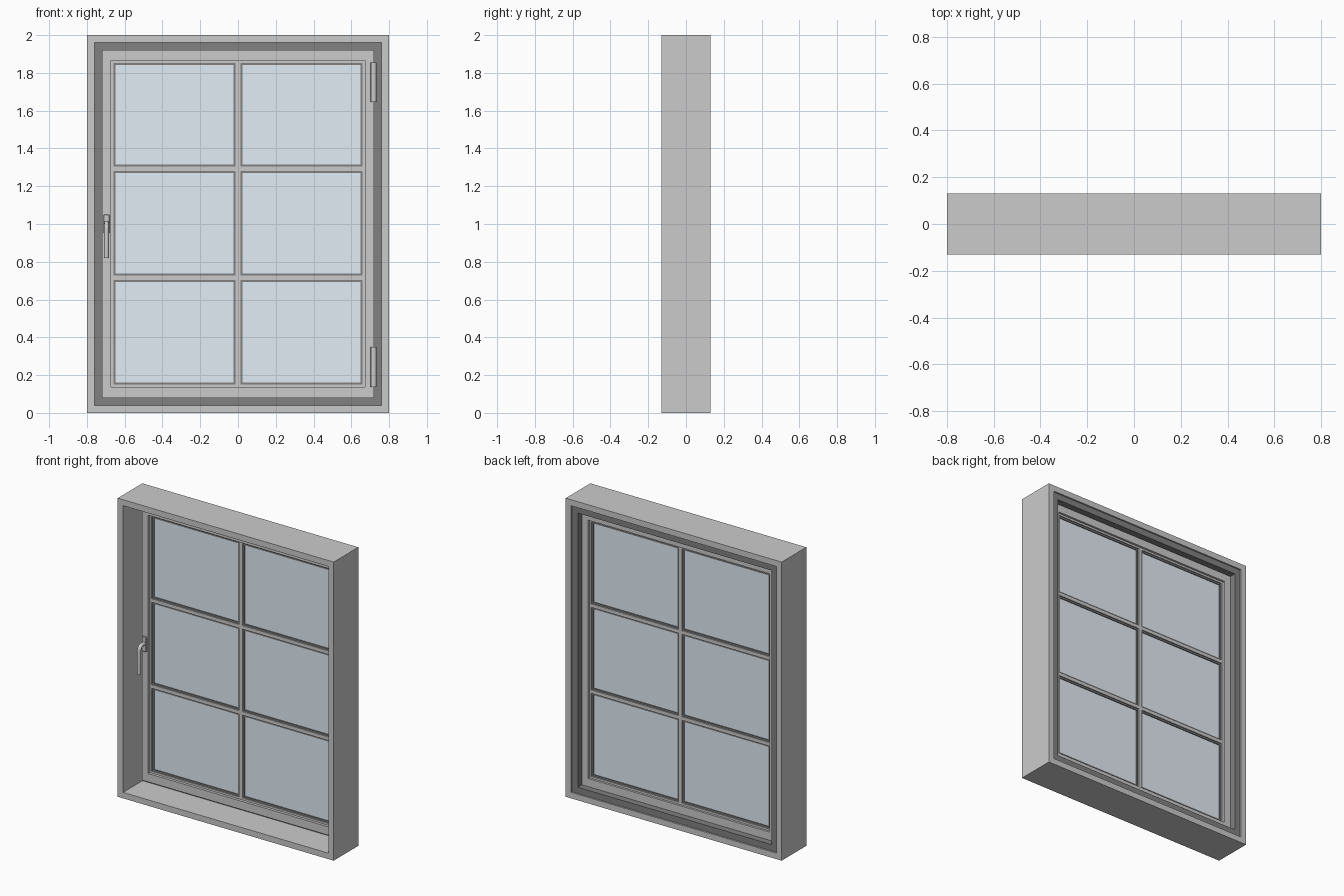
import bpy, bmesh, math
from mathutils import Vector

if "Cube" in bpy.data.objects:
    bpy.data.objects.remove(bpy.data.objects["Cube"])


def material(name, col):
    m = bpy.data.materials.new(name)
    m.diffuse_color = (*col, 1)
    m.use_nodes = True
    m.node_tree.nodes["Principled BSDF"].inputs["Base Color"].default_value = m.diffuse_color
    return m


dark = material("dark_rubber", (0.22, 0.22, 0.22))
glass_mat = material("glass", (0.77, 0.85, 0.92))


def finish(name, bm, mat=None):
    bmesh.ops.recalc_face_normals(bm, faces=bm.faces)
    me = bpy.data.meshes.new(name)
    bm.to_mesh(me)
    bm.free()
    ob = bpy.data.objects.new(name, me)
    bpy.context.collection.objects.link(ob)
    if mat:
        me.materials.append(mat)
    return ob


def ring(name, x0, x1, z0, z1, w, y0, y1, mat=None):
    """Mitred rectangular frame, w wide, running inward from the given bounds."""
    bm = bmesh.new()
    loops = []
    for inset, y in ((0, y0), (0, y1), (w, y1), (w, y0)):
        a, b, c, d = x0 + inset, x1 - inset, z0 + inset, z1 - inset
        loops.append([bm.verts.new(p) for p in
                      ((a, y, c), (b, y, c), (b, y, d), (a, y, d))])
    for i in range(4):
        p, q = loops[i], loops[(i + 1) % 4]
        for j in range(4):
            k = (j + 1) % 4
            bm.faces.new((p[j], p[k], q[k], q[j]))
    return finish(name, bm, mat)


def box(name, x0, x1, y0, y1, z0, z1, mat=None, bevel=0):
    bm = bmesh.new()
    bmesh.ops.create_cube(bm, size=1)
    lo, hi = Vector((x0, y0, z0)), Vector((x1, y1, z1))
    for v in bm.verts:
        v.co = (lo + hi) / 2 + v.co * (hi - lo)
    if bevel:
        bmesh.ops.bevel(bm, geom=bm.edges[:], offset=bevel, segments=1, affect='EDGES')
    return finish(name, bm, mat)


# Fixed outer frame and the dark stop behind the sash
ring("outer_frame", -0.8, 0.8, 0, 2, 0.04, -0.13, 0.13)
ring("rear_stop", -0.76, 0.76, 0.04, 1.96, 0.042, 0.075, 0.12, dark)

# Opening sash with a thinner inner bead
ring("sash", -0.72, 0.72, 0.08, 1.92, 0.048, 0.01, 0.076)
ring("sash_bead", -0.672, 0.672, 0.136, 1.866, 0.013, 0.028, 0.062)
for name, z0, z1 in (("sash_bottom_fillet", 0.128, 0.136), ("sash_top_fillet", 1.866, 1.872)):
    box(name, -0.672, 0.672, 0.01, 0.076, z0, z1)

# Glazing bars
X, ZB, ZT, H = 0.659, 0.149, 1.853, 0.012
rows = [ZB, 0.716, 1.292, ZT]
box("vertical_bar", -H, H, 0.028, 0.062, ZB, ZT)
for z in rows[1:3]:
    for s in (-1, 1):
        box("horizontal_bar", *sorted((s * H, s * X)), 0.028, 0.062, z - H, z + H)

# Panes, each with a dark gasket
for i in range(3):
    z0 = rows[i] + (H if i else 0)
    z1 = rows[i + 1] - (H if i < 2 else 0)
    for s in (-1, 1):
        x0, x1 = sorted((s * H, s * X))
        ring("gasket", x0, x1, z0, z1, 0.011, 0.035, 0.055, dark)
        box("pane", x0 + 0.01, x1 - 0.01, 0.041, 0.049, z0 + 0.01, z1 - 0.01, glass_mat)

# Hinges on the right: leaf and barrel
for z0, z1 in ((0.138, 0.35), (1.645, 1.855)):
    box("hinge_leaf", 0.698, 0.718, 0.002, 0.012, z0, z1)
    bm = bmesh.new()
    bmesh.ops.create_cone(bm, cap_ends=True, segments=20, radius1=0.015,
                          radius2=0.015, depth=z1 - z0)
    bmesh.ops.translate(bm, vec=(0.718, -0.003, (z0 + z1) / 2), verts=bm.verts)
    ob = finish("hinge_barrel", bm)
    bpy.context.view_layer.objects.active = ob
    ob.select_set(True)
    bpy.ops.object.shade_smooth_by_angle()
    ob.select_set(False)

# Handle: base plate and a bent lever
hx = -0.696
box("handle_plate", hx - 0.016, hx + 0.016, -0.002, 0.012, 0.95, 1.05, bevel=0.003)
cu = bpy.data.curves.new("handle_lever", 'CURVE')
cu.dimensions = '3D'
cu.bevel_depth = 0.0125
cu.bevel_resolution = 3
cu.use_fill_caps = True
path = [(hx, 0.005, 1.005)]
for i in range(7):
    a = math.pi / 2 * i / 6
    path.append((hx, -0.022 - 0.03 * math.sin(a), 0.975 + 0.03 * math.cos(a)))
path.append((hx, -0.052, 0.82))
sp = cu.splines.new('POLY')
sp.points.add(len(path) - 1)
for p, co in zip(sp.points, path):
    p.co = (*co, 1)
bpy.context.collection.objects.link(bpy.data.objects.new("handle_lever", cu))
